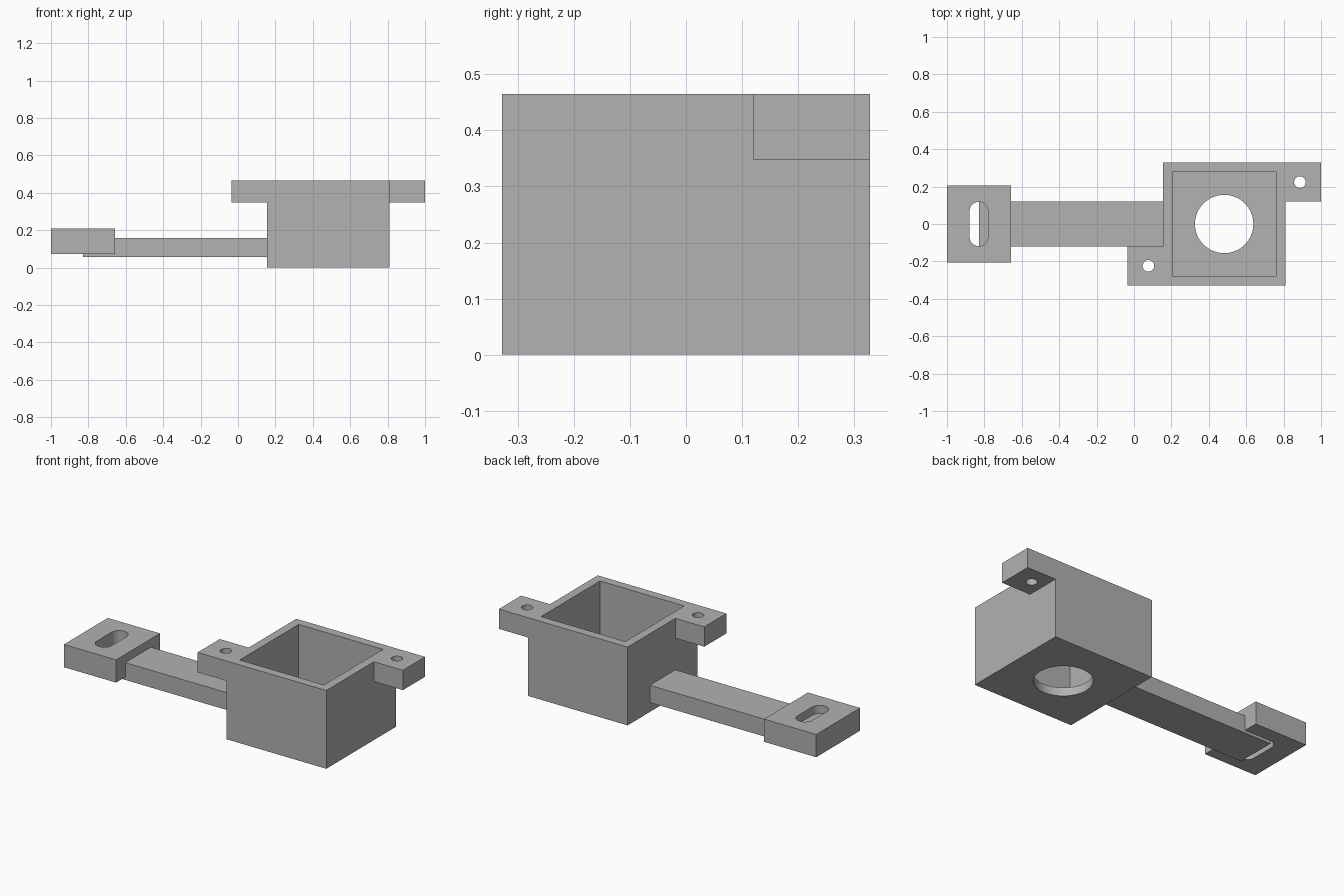
import bpy
import bmesh
import math

# Remove the default cube
if "Cube" in bpy.data.objects:
    bpy.data.objects.remove(bpy.data.objects["Cube"], do_unlink=True)

# Single grey material
GREY = (0.445, 0.445, 0.445, 1)
grey = bpy.data.materials.new("plain grey")
grey.use_nodes = True
grey.diffuse_color = GREY
grey.node_tree.nodes["Principled BSDF"].inputs["Base Color"].default_value = GREY


def prism(name, outline, z0, z1):
    """Extrude a counter-clockwise outline from z0 up to z1."""
    bm = bmesh.new()
    base = bm.faces.new([bm.verts.new((x, y, z0)) for x, y in outline])
    top = bmesh.ops.extrude_face_region(bm, geom=[base])["geom"]
    verts = [v for v in top if isinstance(v, bmesh.types.BMVert)]
    bmesh.ops.translate(bm, verts=verts, vec=(0, 0, z1 - z0))
    bmesh.ops.recalc_face_normals(bm, faces=bm.faces)
    mesh = bpy.data.meshes.new(name)
    bm.to_mesh(mesh)
    bm.free()
    mesh.materials.append(grey)
    obj = bpy.data.objects.new(name, mesh)
    bpy.context.collection.objects.link(obj)
    return obj


def rect(x0, x1, y0, y1):
    return [(x0, y0), (x1, y0), (x1, y1), (x0, y1)]


def slot(cx, cy, radius, straight=0.0, steps=24):
    """Circle, or rounded slot along y when straight is above zero."""
    points = []
    for side in (1, -1):
        for i in range(steps + (straight > 0)):
            a = math.pi * i / steps
            points.append((cx + side * radius * math.cos(a),
                           cy + side * (straight / 2 + radius * math.sin(a))))
    return points


def select_only(obj):
    bpy.ops.object.select_all(action="DESELECT")
    obj.select_set(True)
    bpy.context.view_layer.objects.active = obj


def combine(obj, other, operation):
    """Apply a boolean and discard the helper."""
    mod = obj.modifiers.new(operation.lower(), "BOOLEAN")
    mod.operation = operation
    mod.solver = "EXACT"
    mod.object = other
    select_only(obj)
    bpy.ops.object.modifier_apply(modifier=mod.name)
    bpy.data.objects.remove(other, do_unlink=True)


# Housing outline with two diagonal mounting tabs at the rim
CX, HALF, TOP, TAB = 0.482, 0.328, 0.465, 0.347
REACH, INNER = 0.518, 0.12
housing = prism("housing", rect(CX - HALF, CX + HALF, -HALF, HALF), 0, TOP)
rim = [(CX - REACH, -HALF), (CX + HALF, -HALF), (CX + HALF, INNER),
       (CX + REACH, INNER), (CX + REACH, HALF), (CX - HALF, HALF),
       (CX - HALF, -INNER), (CX - REACH, -INNER)]
combine(housing, prism("rim", rim, TAB, TOP), "UNION")

# Cavity, floor opening and screw holes
WALL = 0.277
combine(housing, prism("cavity_cutter", rect(CX - WALL, CX + WALL, -WALL, WALL), 0.05, 0.6), "DIFFERENCE")
combine(housing, prism("opening_cutter", slot(CX, 0, 0.156), -0.1, 0.1), "DIFFERENCE")
for side in (-1, 1):
    hole = slot(CX + side * 0.405, side * 0.224, 0.031)
    combine(housing, prism("screw_cutter", hole, 0.3, 0.6), "DIFFERENCE")

# Slotted end block
end_block = prism("end_block", rect(-1, -0.657, -0.206, 0.206), 0.073, 0.208)
combine(end_block, prism("slot_cutter", slot(-0.83, 0, 0.049, 0.138), 0, 0.4), "DIFFERENCE")

# Arm from the housing to under the end block
arm = prism("arm", rect(-0.83, CX - HALF, -INNER, INNER), 0.056, 0.159)

for part in (housing, end_block, arm):
    select_only(part)
    bpy.ops.object.shade_smooth_by_angle(angle=math.radians(30))
